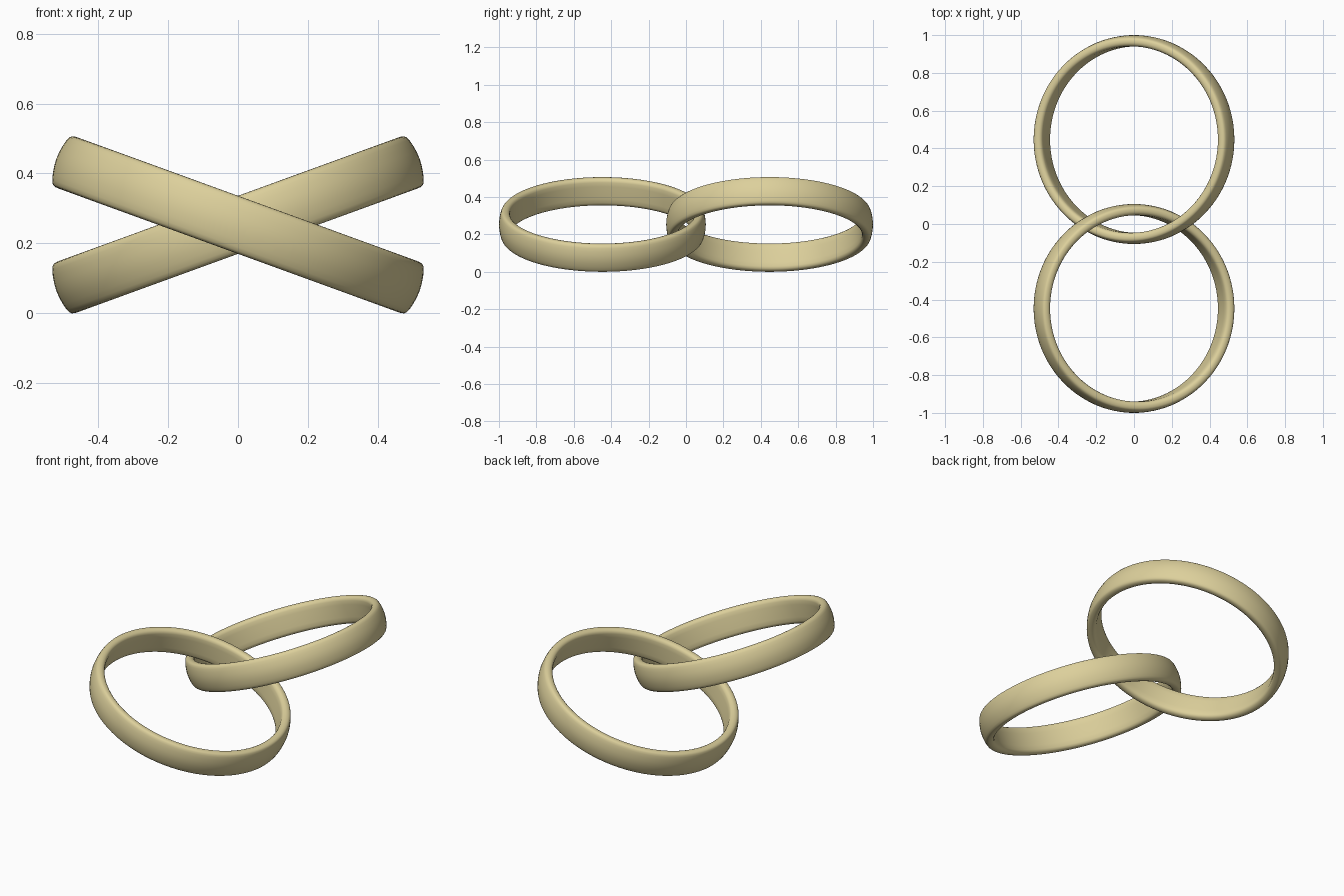
import bpy, bmesh, math
from mathutils import Matrix

if "Cube" in bpy.data.objects:
    bpy.data.objects.remove(bpy.data.objects["Cube"])

TILT = math.radians(20)
STEPS = 128

# Upper half of the band cross-section: (radius, height), flat inside, domed outside
HALF = [(0.493, 0.0), (0.493, 0.035), (0.494, 0.058), (0.498, 0.069), (0.506, 0.0755),
        (0.516, 0.078), (0.526, 0.0775), (0.5335, 0.0752), (0.539, 0.070),
        (0.5435, 0.060), (0.548, 0.043), (0.5515, 0.022), (0.553, 0.0)]
PROFILE = HALF + [(r, -h) for r, h in HALF[-2:0:-1]]


def band(name, y, tilt):
    bm = bmesh.new()
    rings = []
    for i in range(STEPS):
        a = 2 * math.pi * i / STEPS
        rings.append([bm.verts.new((r * math.cos(a), r * math.sin(a), h)) for r, h in PROFILE])
    n = len(PROFILE)
    for i in range(STEPS):
        a, b = rings[i], rings[(i + 1) % STEPS]
        for j in range(n):
            k = (j + 1) % n
            bm.faces.new((a[j], b[j], b[k], a[k])).smooth = True
    bm.transform(Matrix.Rotation(tilt, 4, 'Y'))
    bmesh.ops.recalc_face_normals(bm, faces=bm.faces)
    low = min(v.co.z for v in bm.verts)
    mesh = bpy.data.meshes.new(name)
    bm.to_mesh(mesh)
    bm.free()
    obj = bpy.data.objects.new(name, mesh)
    obj.location = (0, y, -low)
    bpy.context.collection.objects.link(obj)
    # Pale gold metal
    mesh.materials.append(gold)


gold = bpy.data.materials.new("gold")
gold.diffuse_color = (0.72, 0.63, 0.33, 1)
gold.use_nodes = True
gold.node_tree.nodes["Principled BSDF"].inputs["Base Color"].default_value = gold.diffuse_color

# Two interlocked bands, tilted in opposite directions
band("front_ring", -0.447, TILT)
band("back_ring", 0.447, -TILT)
